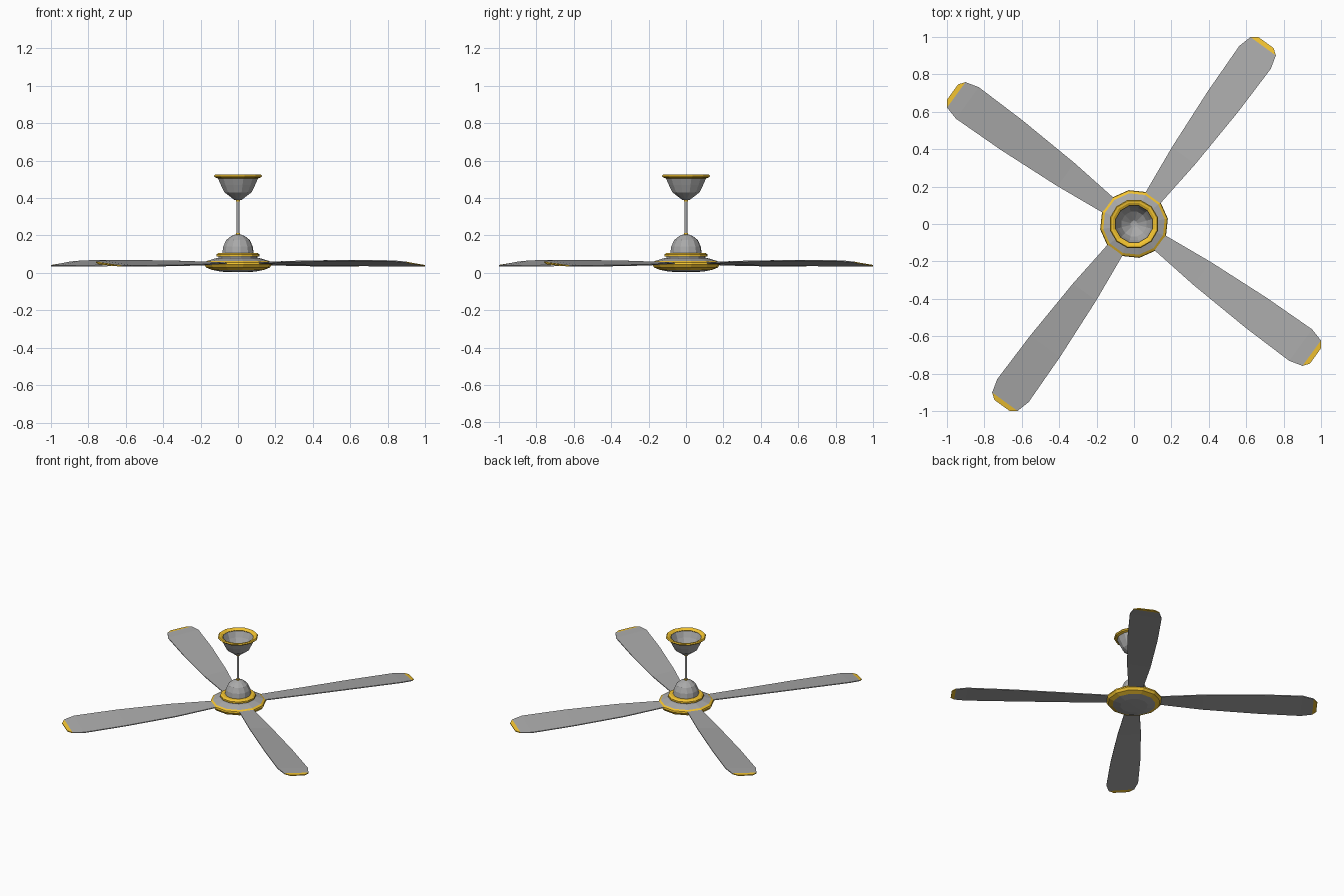
import bpy, bmesh
from math import sin, cos, pi, radians

if "Cube" in bpy.data.objects:
    bpy.data.objects.remove(bpy.data.objects["Cube"])

gold = bpy.data.materials.new("gold_trim")
gold.diffuse_color = (0.9, 0.55, 0.03, 1)
gold.use_nodes = True
gold.node_tree.nodes["Principled BSDF"].inputs["Base Color"].default_value = gold.diffuse_color
grey = bpy.data.materials.new("body_grey")
grey.diffuse_color = (0.4, 0.4, 0.4, 1)
grey.use_nodes = True
grey.node_tree.nodes["Principled BSDF"].inputs["Base Color"].default_value = grey.diffuse_color


def finish(bm, name, mats):
    bmesh.ops.recalc_face_normals(bm, faces=bm.faces)
    me = bpy.data.meshes.new(name)
    bm.to_mesh(me)
    bm.free()
    for m in mats:
        me.materials.append(m)
    ob = bpy.data.objects.new(name, me)
    bpy.context.collection.objects.link(ob)
    return ob


def lathe(name, profile, mat, n=12, phase=9, closed=False):
    """Revolve (radius, z) points around z; radius 0 becomes a pole."""
    bm = bmesh.new()
    rings = []
    for r, z in profile:
        if r == 0:
            rings.append([bm.verts.new((0, 0, z))] * n)
        else:
            rings.append([bm.verts.new((r * cos(2 * pi * i / n + radians(phase)),
                                        r * sin(2 * pi * i / n + radians(phase)), z))
                          for i in range(n)])
    pairs = list(zip(rings, rings[1:]))
    if closed:
        pairs.append((rings[-1], rings[0]))
    for a, b in pairs:
        for i in range(n):
            j = (i + 1) % n
            bm.faces.new(list(dict.fromkeys((a[i], a[j], b[j], b[i]))))
    return finish(bm, name, [mat])


# Motor housing: lower pan, gold band, upper plate, gold ring, dome
lathe("motor_pan", [(0, 0.004), (0.09, 0.006), (0.142, 0.016)], grey)
lathe("motor_band", [(0.142, 0.016), (0.172, 0.028), (0.183, 0.045),
                     (0.18, 0.056), (0.166, 0.064)], gold)
lathe("motor_plate", [(0.166, 0.064), (0.12, 0.078), (0.105, 0.08), (0.105, 0.088)], grey)
lathe("motor_ring", [(0.09, 0.086), (0.117, 0.086), (0.117, 0.098), (0.105, 0.106),
                     (0.08, 0.106)], gold, closed=True)
lathe("motor_dome", [(0.086, 0.1), (0.08, 0.14), (0.064, 0.175), (0.038, 0.196),
                     (0.012, 0.206), (0, 0.206)], grey)

# Down rod with gold collars
lathe("down_rod", [(0, 0.2), (0.008, 0.2), (0.008, 0.4), (0, 0.4)], grey)
for name, z in (("lower_collar", 0.203), ("upper_collar", 0.382)):
    lathe(name, [(0, z), (0.012, z), (0.012, z + 0.01), (0, z + 0.01)], gold)

# Open ceiling canopy with a gold rim
lathe("canopy", [(0, 0.386), (0.02, 0.39), (0.075, 0.43), (0.095, 0.47), (0.113, 0.51),
                 (0.105, 0.51), (0.088, 0.47), (0.068, 0.435), (0.018, 0.396), (0, 0.394)],
      grey, phase=15)
lathe("canopy_rim", [(0.112, 0.505), (0.128, 0.51), (0.133, 0.518), (0.128, 0.525),
                     (0.115, 0.523), (0.101, 0.515)], gold, phase=15, closed=True)

# Blades: stations of (distance, half width, centre height, twist rise)
STATIONS = [(0.13, 0.045, 0.053, 0.0), (0.45, 0.077, 0.052, 0.010),
            (0.81, 0.098, 0.052, 0.014), (1.10, 0.104, 0.050, 0.014),
            (1.174, 0.084, 0.047, 0.010), (1.199, 0.051, 0.044, 0.005)]
T = 0.003
for k in range(4):
    a = radians(54 + 90 * k)
    bm = bmesh.new()
    secs = []
    for u, w, z, rise in STATIONS:
        sec = []
        for s, t in ((1, T), (-1, T), (-1, -T), (1, -T)):
            v = s * w
            sec.append(bm.verts.new((u * cos(a) - v * sin(a), u * sin(a) + v * cos(a),
                                     z - s * rise + t)))
        secs.append(sec)
    for n, (p, q) in enumerate(zip(secs, secs[1:])):
        for i in range(4):
            j = (i + 1) % 4
            f = bm.faces.new((p[i], p[j], q[j], q[i]))
            f.material_index = int(n == len(STATIONS) - 2)
    bm.faces.new(secs[0])
    bm.faces.new(secs[-1]).material_index = 1
    finish(bm, f"blade_{k + 1}", [grey, gold])
